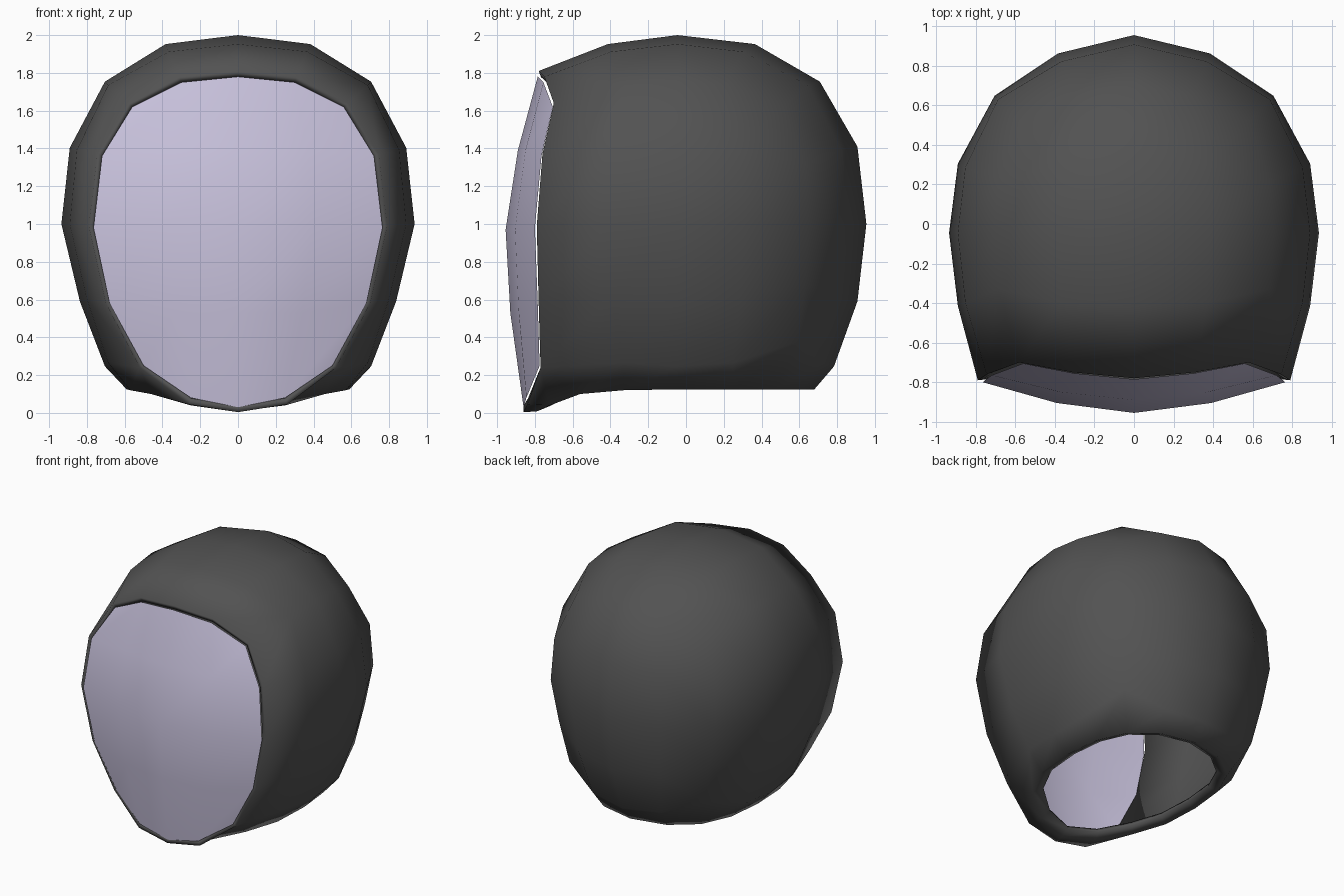
import bpy, bmesh, math

if "Cube" in bpy.data.objects:
    bpy.data.objects.remove(bpy.data.objects["Cube"])

def finish(name, bm, color, thickness=0):
    me = bpy.data.meshes.new(name)
    bm.to_mesh(me)
    bm.free()
    ob = bpy.data.objects.new(name, me)
    bpy.context.collection.objects.link(ob)
    mat = bpy.data.materials.new(name + "_colour")
    mat.diffuse_color = (*color, 1)
    mat.use_nodes = True
    mat.node_tree.nodes["Principled BSDF"].inputs["Base Color"].default_value = mat.diffuse_color
    me.materials.append(mat)
    if thickness:
        mod = ob.modifiers.new("thickness", 'SOLIDIFY')
        mod.thickness = thickness
        mod.offset = -1
    bpy.ops.object.select_all(action='DESELECT')
    ob.select_set(True)
    bpy.context.view_layer.objects.active = ob
    bpy.ops.object.shade_smooth()
    return ob

# Half loops around a 4 x 4 cube side: middle, corner, side, corner, middle
HALF = [(0, 2), (1, 2), (2, 2), (2, 1), (2, 0), (2, -1), (2, -2), (1, -2), (0, -2)]

def mirrored(points):
    loop = {}
    for (i, k), (x, y, z) in zip(HALF, points):
        loop[i, k] = (x, y, z)
        loop[-i, k] = (-x, y, z)
    return loop

opening = mirrored([(0, -.78, 1.81), (.31, -.75, 1.78), (.58, -.70, 1.64),
                    (.745, -.76, 1.37), (.79, -.79, .99), (.70, -.78, .58),
                    (.52, -.77, .24), (.26, -.84, .045), (0, -.86, .004)])
visor_edge = mirrored([(0, -.785, 1.78), (.30, -.755, 1.75), (.56, -.705, 1.62),
                       (.72, -.765, 1.36), (.765, -.80, .98), (.68, -.785, .58),
                       (.50, -.775, .25), (.25, -.845, .08), (0, -.86, .03)])
neck = mirrored([(0, .68, .125), (.27, .62, .125), (.46, .47, .125),
                 (.56, .25, .125), (.59, -.03, .125), (.57, -.33, .12),
                 (.46, -.56, .10), (.25, -.72, .04), (0, -.79, .008)])

# Rounded cube position for the shell, narrowed towards the back corners
T = {0: 0, 1: .43, 2: 1}
def place(i, j, k):
    if j == -2:
        return opening[i, k]
    d = [math.copysign(T[abs(n)], n) for n in (i, j, k)]
    r = sum(abs(c) ** 2.45 for c in d) ** (1 / 2.45)
    if abs(i) == abs(j) == abs(k) == 2:
        r *= 1.025
    x, y, z = (c / r for c in d)
    taper = .94 if k == -1 else 1
    y *= 1 if y > 0 else .9
    if j > 0:
        y -= (0, .045, .06)[abs(i)]
        if k == -2:
            y += .075 * j / 2
    return (.935 * x * taper, -.045 + y, 1 + z * (.985 if j == 0 and k == 1 else 1))

bm = bmesh.new()
verts = {}
def vert(key, co):
    if key not in verts:
        verts[key] = bm.verts.new(co)
    return verts[key]

# Shell: left, right, top and back sides
sides = [lambda a, b: (2, a, b), lambda a, b: (-2, a, b),
         lambda a, b: (a, b, 2), lambda a, b: (a, 2, b)]
for side in sides:
    for a in range(-2, 2):
        for b in range(-2, 2):
            keys = [side(*q) for q in ((a, b), (a + 1, b), (a + 1, b + 1), (a, b + 1))]
            bm.faces.new([vert(k, place(*k)) for k in keys])

# Shell: chin and rolled neck rim
ring = HALF + [(-i, j) for i, j in HALF[-2:0:-1]]
for n, a in enumerate(ring):
    b = ring[(n + 1) % len(ring)]
    rows = []
    for q in (a, b):
        x, y, z = neck[q]
        rows.append([vert((*q, -2), place(*q, -2)), vert((*q, -3), (x, y, z)),
                     vert((*q, -4), (x * .88, (y + .05) * .90 - .05, z + .03))])
    for s in range(2):
        bm.faces.new([rows[0][s], rows[1][s], rows[1][s + 1], rows[0][s + 1]])
bmesh.ops.recalc_face_normals(bm, faces=bm.faces)
finish("helmet_shell", bm, (.085, .085, .085), .035)

# Visor: bulged 4 x 4 grid inside the opening
grid = dict(visor_edge)
for k, z, y0, x1, y1 in [(1, 1.39, -.89, .37, -.85), (0, .97, -.955, .39, -.905),
                         (-1, .53, -.93, .34, -.885)]:
    grid[0, k] = (0, y0, z)
    grid[1, k] = (x1, y1, z)
    grid[-1, k] = (-x1, y1, z)
bm = bmesh.new()
gv = {q: bm.verts.new(co) for q, co in grid.items()}
for i in range(-2, 2):
    for k in range(-2, 2):
        bm.faces.new([gv[i, k], gv[i + 1, k], gv[i + 1, k + 1], gv[i, k + 1]])
finish("visor", bm, (.58, .54, .72))
